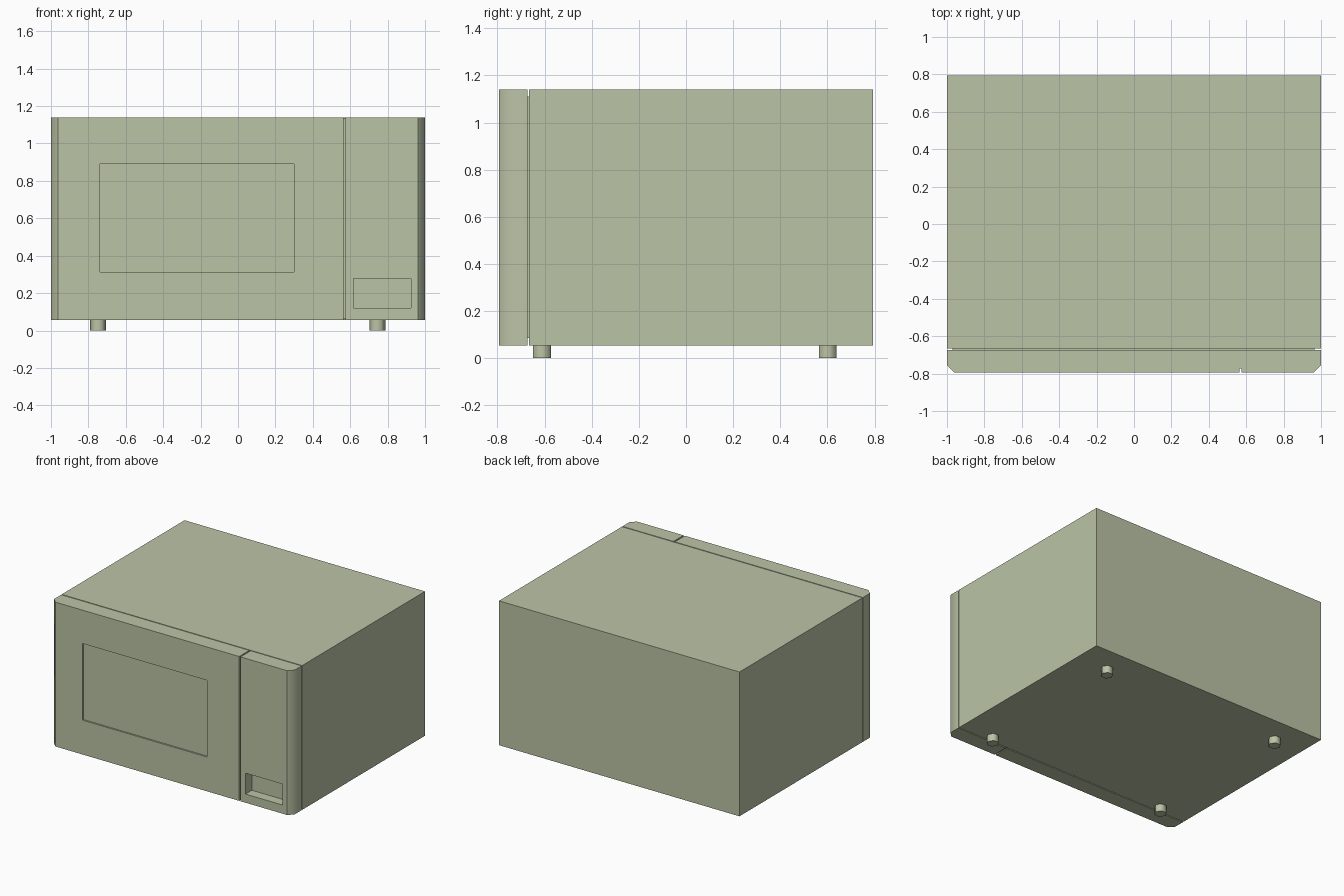
import bpy, bmesh, math

if "Cube" in bpy.data.objects:
    bpy.data.objects.remove(bpy.data.objects["Cube"])

# One sage green for everything
paint = bpy.data.materials.new("sage_paint")
paint.diffuse_color = (0.50, 0.55, 0.38, 1)
paint.use_nodes = True
paint.node_tree.nodes["Principled BSDF"].inputs["Base Color"].default_value = paint.diffuse_color


def make_object(name, bm):
    bmesh.ops.recalc_face_normals(bm, faces=bm.faces)
    mesh = bpy.data.meshes.new(name)
    bm.to_mesh(mesh)
    bm.free()
    mesh.materials.append(paint)
    obj = bpy.data.objects.new(name, mesh)
    bpy.context.collection.objects.link(obj)
    return obj


def prism(name, points, lo, hi):
    """Extrude a flat (x, y) outline along z."""
    bm = bmesh.new()
    face = bm.faces.new([bm.verts.new((x, y, lo)) for x, y in points])
    extruded = bmesh.ops.extrude_face_region(bm, geom=[face])["geom"]
    bmesh.ops.translate(bm, vec=(0, 0, hi - lo),
                        verts=[g for g in extruded if isinstance(g, bmesh.types.BMVert)])
    return make_object(name, bm)


def box(name, x0, x1, y0, y1, z0, z1):
    return prism(name, [(x0, y0), (x1, y0), (x1, y1), (x0, y1)], z0, z1)


def cut(obj, cutter):
    """Subtract the cutter, bake the result and remove the cutter."""
    cutter.hide_render = True
    mod = obj.modifiers.new("recess", "BOOLEAN")
    mod.operation = "DIFFERENCE"
    mod.solver = "EXACT"
    mod.object = cutter
    bpy.context.view_layer.objects.active = obj
    bpy.ops.object.modifier_apply(modifier=mod.name)
    bpy.data.objects.remove(cutter)


def smooth_where(obj, test):
    """Smooth only the faces passing the test; border edges stay sharp."""
    mesh = obj.data
    chosen = {p.index for p in mesh.polygons if test(p)}
    bm = bmesh.new()
    bm.from_mesh(mesh)
    for f in bm.faces:
        f.smooth = f.index in chosen
    for e in bm.edges:
        e.smooth = all(f.smooth for f in e.link_faces)
    bm.to_mesh(mesh)
    bm.free()


BOTTOM, TOP = 0.055, 1.14
FRONT, SEAM, BACK = -0.793, -0.673, 0.793
CH = 0.037  # corner chamfer

# Main housing, the inset neck behind the front, and the strip filling the door gap
box("housing", -1, 1, -0.666, BACK, BOTTOM, TOP)
box("front_neck", -0.97, 0.965, SEAM, -0.666, 0.085, 1.11)
box("gap_backing", 0.564, 0.578, FRONT + 0.02, SEAM, BOTTOM + 0.006, TOP - 0.006)

# Door with chamfered left corner and shallow window
door = prism("door", [(-1, SEAM), (-1, FRONT + CH), (-1 + CH, FRONT),
                      (0.565, FRONT), (0.565, SEAM)], BOTTOM, TOP)
cut(door, box("window_cutter", -0.738, 0.299, -0.9, FRONT + 0.012, 0.313, 0.889))

# Control panel with chamfered right corner and button recess
panel = prism("control_panel", [(0.576, SEAM), (0.576, FRONT), (1 - CH, FRONT),
                                (1, FRONT + CH), (1, SEAM)], BOTTOM, TOP)
cut(panel, box("button_cutter", 0.618, 0.925, -0.9, FRONT + 0.075, 0.12, 0.277))

# Chamfers blend softly into the outer sides
for obj in (door, panel):
    smooth_where(obj, lambda p: abs(p.center.x) > 0.97)

# Four six-sided feet, softly shaded
hexagon = [(math.cos(math.radians(a)) * 0.043, math.sin(math.radians(a)) * 0.043)
           for a in range(0, 360, 60)]
for side, x in (("left", -0.748), ("right", 0.745)):
    for end, y in (("front", -0.611), ("back", 0.601)):
        foot = prism(f"{end}_{side}_foot", [(x + px, y + py) for px, py in hexagon], 0, BOTTOM)
        smooth_where(foot, lambda p: abs(p.normal.z) < 0.5)
